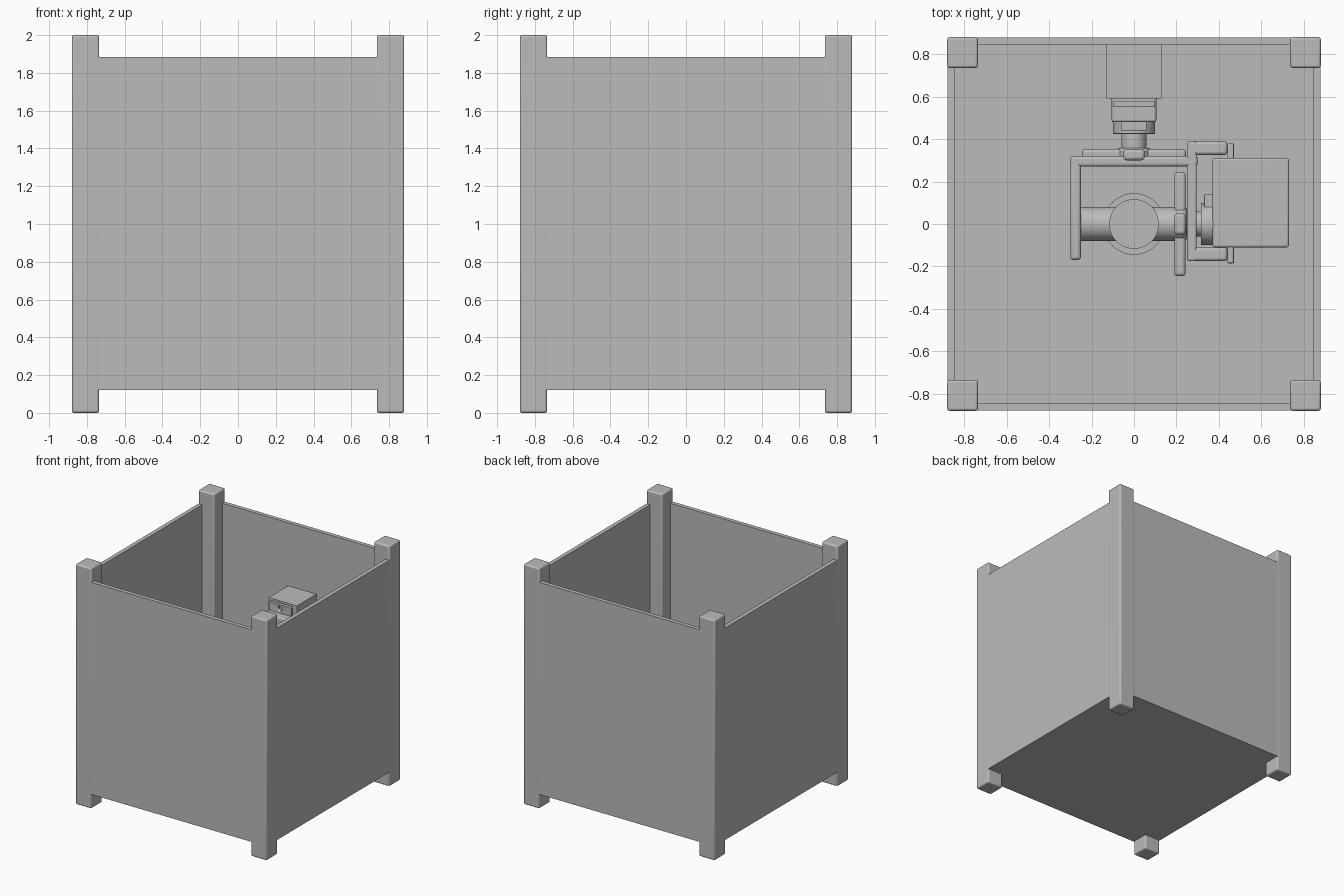
import bpy, bmesh
from math import pi
from mathutils import Matrix, Vector

cube = bpy.data.objects.get("Cube")
if cube:
    bpy.data.objects.remove(cube, do_unlink=True)

grey = bpy.data.materials.new("plain grey")
grey.use_nodes = True
grey.diffuse_color = (0.5, 0.5, 0.5, 1)
grey.node_tree.nodes["Principled BSDF"].inputs["Base Color"].default_value = (0.5, 0.5, 0.5, 1)

AXIS_Z = 0.97  # height of both pivot axes


def finish(name, bm, bevel, frame):
    mesh = bpy.data.meshes.new(name)
    bm.transform(frame)
    bm.to_mesh(mesh)
    bm.free()
    mesh.materials.append(grey)
    obj = bpy.data.objects.new(name, mesh)
    bpy.context.collection.objects.link(obj)
    if bevel:
        mod = obj.modifiers.new("soft edges", 'BEVEL')
        mod.width = bevel
        mod.segments = 3
        mod.limit_method = 'ANGLE'
    bpy.ops.object.select_all(action='DESELECT')
    obj.select_set(True)
    bpy.context.view_layer.objects.active = obj
    bpy.ops.object.shade_smooth_by_angle()
    return obj


def box(name, x, y, z, bevel=0.0, frame=Matrix()):
    lo, hi = Vector((x[0], y[0], z[0])), Vector((x[1], y[1], z[1]))
    bm = bmesh.new()
    bmesh.ops.create_cube(bm, size=1, matrix=Matrix.Translation((lo + hi) / 2)
                          @ Matrix.Diagonal((*(hi - lo), 1)))
    return finish(name, bm, bevel, frame)


def rod(name, x, radius, bevel=0.0, frame=Matrix(), y=0.0):
    # cylinder running along the local x axis
    bm = bmesh.new()
    place = Matrix.Translation(((x[0] + x[1]) / 2, y, 0)) @ Matrix.Rotation(pi / 2, 4, 'Y')
    bmesh.ops.create_cone(bm, cap_ends=True, segments=48, radius1=radius, radius2=radius,
                          depth=x[1] - x[0], matrix=place)
    return finish(name, bm, bevel, frame)


# Corner posts
for sx, side in ((-1, "right"), (1, "left")):
    for sy, end in ((-1, "front"), (1, "back")):
        box(f"{end}_{side}_post", sorted((sx * 0.735, sx * 0.88)),
            sorted((sy * 0.735, sy * 0.88)), (0, 2), 0.012)

# Side panels and floor
for i, name in enumerate(("front_panel", "left_panel", "back_panel", "right_panel")):
    box(name, (-0.866, 0.866), (-0.879, -0.845), (0.12, 1.885),
        frame=Matrix.Rotation(i * pi / 2, 4, 'Z'))
box("floor", (-0.86, 0.86), (-0.86, 0.86), (0.12, 0.155))


# Servo motor, shaft along local -x through the origin
def servo(prefix, frame):
    box(prefix + "_body", (0.37, 0.73), (-0.11, 0.31), (-0.105, 0.105), 0.01, frame)
    ears = box(prefix + "_ears", (0.44, 0.47), (-0.185, 0.38), (-0.1, 0.1), 0.006, frame)
    for y in (-0.148, 0.345):
        cutter = rod("hole_cutter", (0.4, 0.5), 0.02, frame=frame, y=y)
        cut = ears.modifiers.new("screw hole", 'BOOLEAN')
        cut.object = cutter
        cut.solver = 'EXACT'
        bpy.ops.object.select_all(action='DESELECT')
        bpy.context.view_layer.objects.active = ears
        bpy.ops.object.modifier_apply(modifier=cut.name)
        bpy.data.objects.remove(cutter, do_unlink=True)
    rod(prefix + "_gear_boss", (0.315, 0.375), 0.1, 0.004, frame)
    box(prefix + "_gear_cover", (0.33, 0.375), (0, 0.14), (-0.06, 0.06), 0.004, frame)
    rod(prefix + "_shaft", (0.21, 0.33), 0.06, 0, frame)
    rod(prefix + "_horn_hub", (0.195, 0.248), 0.083, 0.015, frame)
    box(prefix + "_horn_arm_a", (0.19, 0.243), (-0.245, 0.245), (-0.05, 0.05), 0.015, frame)
    box(prefix + "_horn_arm_b", (0.19, 0.243), (-0.05, 0.05), (-0.245, 0.245), 0.015, frame)


tilt_frame = Matrix.Translation((0, 0, AXIS_Z))
roll_frame = Matrix(((0, 0, 1, 0), (1, 0, 0, 0.11), (0, 1, 0, AXIS_Z), (0, 0, 0, 1)))
servo("tilt_servo", tilt_frame)
servo("roll_servo", roll_frame)

# Wall block carrying the rear servo
box("wall_mount", (-0.13, 0.13), (0.59, 0.85), (0.78, 1.36))

# Swinging frame with the cage for the side servo
WIDE = (-0.105, 0.105)
for name, x, y in (("frame_back", (-0.3, 0.3), (0.27, 0.32)),
                   ("frame_arm", (-0.3, -0.25), (-0.17, 0.32)),
                   ("cage_back_arm", (0.25, 0.44), (0.325, 0.39)),
                   ("cage_front_arm", (0.25, 0.44), (-0.175, -0.11))):
    box(name, x, y, WIDE, 0.015, tilt_frame)
for name, z in (("cage_upper_rail", (0.065, 0.105)), ("cage_lower_rail", (-0.105, -0.065))):
    box(name, (0.25, 0.295), (-0.175, 0.39), z, 0.01, tilt_frame)

# Pivot tube with upright holder at its middle
rod("pivot_tube", (-0.26, 0.21), 0.08, 0, tilt_frame)
upright = tilt_frame @ Matrix.Rotation(pi / 2, 4, 'Y')
rod("holder", (-0.15, 0.15), 0.117, 0, upright)
rod("holder_flange", (0.1, 0.15), 0.145, 0, upright)
